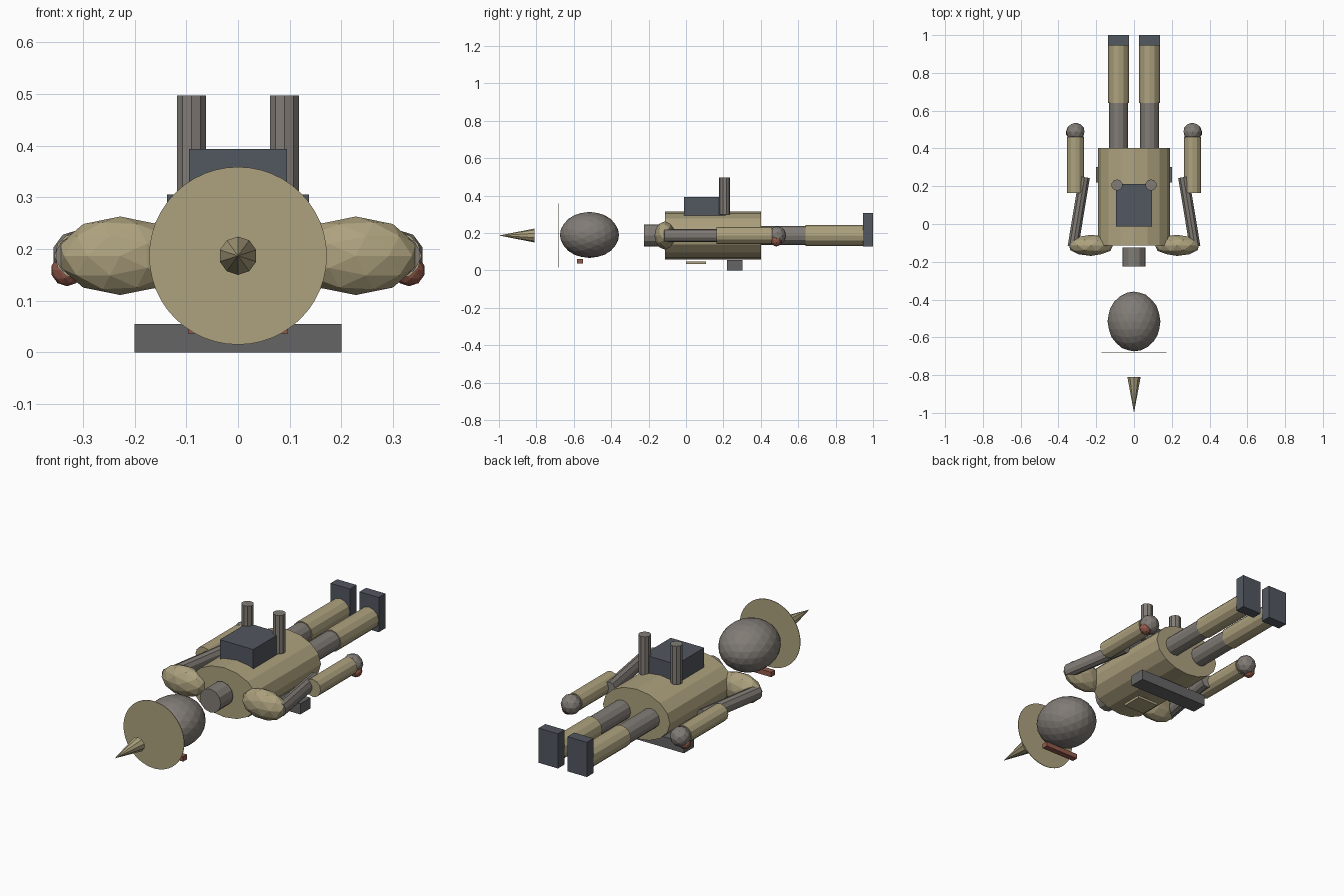
import bpy, math
from mathutils import Vector

if "Cube" in bpy.data.objects:
    bpy.data.objects.remove(bpy.data.objects["Cube"])

def material(name, rgb):
    m = bpy.data.materials.new(name)
    m.diffuse_color = (*rgb, 1)
    m.use_nodes = True
    m.node_tree.nodes["Principled BSDF"].inputs["Base Color"].default_value = m.diffuse_color
    return m

TAN = material("tan", (0.42, 0.36, 0.21))
STEEL = material("warm_steel", (0.22, 0.20, 0.18))
SLATE = material("slate", (0.085, 0.095, 0.115))
CHARCOAL = material("charcoal", (0.13, 0.13, 0.13))
RUST = material("rust", (0.29, 0.10, 0.07))
MID = 0.187  # height of the body axis

def finish(name, mat, mirror):
    o = bpy.context.object
    o.name = name
    bpy.ops.object.transform_apply(location=True, rotation=True, scale=True)
    o.data.materials.append(mat)
    if mirror:
        o.modifiers.new("mirror", 'MIRROR')
    return o

def box(name, lo, hi, mat, mirror=False):
    lo, hi = Vector(lo), Vector(hi)
    bpy.ops.mesh.primitive_cube_add(size=1, location=(lo + hi) / 2)
    bpy.context.object.scale = hi - lo
    return finish(name, mat, mirror)

def ball(name, loc, radii, sub, mat, mirror=False):
    # radii are given in world x, y, z; the pole lies along y
    bpy.ops.mesh.primitive_ico_sphere_add(subdivisions=sub, radius=1, location=loc,
                                          rotation=(math.pi / 2, 0, 0))
    bpy.context.object.scale = (radii[0], radii[2], radii[1])
    return finish(name, mat, mirror)

def rod(name, a, b, r, sides, mat, mirror=False, rz=None, tip=None):
    # round bar from a to b; rz flattens the section, tip tapers the far end
    a, b = Vector(a), Vector(b)
    d = b - a
    bpy.ops.mesh.primitive_cone_add(vertices=sides, radius1=r, depth=d.length,
                                    radius2=r if tip is None else tip,
                                    location=(a + b) / 2)
    o = bpy.context.object
    if abs(d.z) < abs(d.y):
        o.rotation_euler = (-math.pi / 2 if d.y > 0 else math.pi / 2, 0, 
                            math.atan2(-d.x, d.y) if d.y > 0 else math.atan2(d.x, -d.y))
    o.scale = (1, (rz or r) / r, 1)
    return finish(name, mat, mirror)

# Torso, neck and front details
rod("torso", (0, -0.113, MID), (0, 0.402, MID), 0.19, 16, TAN, rz=0.127)
rod("neck", (0, -0.225, MID), (0, -0.125, MID), 0.06, 12, STEEL)
box("chest_panel", (-0.06, 0, 0.034), (0.06, 0.107, 0.047), TAN)
box("belt", (-0.2, 0.22, 0), (0.2, 0.302, 0.055), CHARCOAL)

# Head with visor, brim and spike
ball("head", (0, -0.516, 0.19), (0.14, 0.158, 0.123), 3, STEEL)
box("visor", (-0.097, -0.583, 0.037), (0.097, -0.552, 0.062), RUST)
rod("hat_brim", (0, -0.683, MID), (0, -0.680, MID), 0.172, 48, TAN)
rod("hat_spike", (0, -0.81, MID), (0, -1.0, MID), 0.037, 10, TAN, tip=0)

# Backpack and exhausts
box("backpack", (-0.095, -0.012, 0.29), (0.095, 0.212, 0.394), SLATE)
rod("exhaust", (0.09, 0.206, 0.3), (0.09, 0.206, 0.497), 0.03, 10, STEEL, True)

# Arms
ball("shoulder", (0.228, -0.113, MID), (0.122, 0.056, 0.076), 2, TAN, True)
rod("upper_arm", (0.323, -0.12, MID), (0.262, 0.248, MID), 0.03, 10, STEEL, True, rz=0.036)
rod("forearm", (0.31, 0.163, MID), (0.31, 0.46, MID), 0.045, 12, TAN, True)
ball("hand", (0.31, 0.488, MID), (0.05, 0.048, 0.05), 2, STEEL, True)
ball("palm_emitter", (0.331, 0.483, 0.159), (0.031, 0.029, 0.031), 2, RUST, True)

# Legs
rod("upper_leg", (0.082, 0.36, MID), (0.082, 0.66, MID), 0.05, 12, STEEL, True)
rod("lower_leg", (0.082, 0.64, MID), (0.082, 0.95, MID), 0.055, 12, TAN, True)
box("foot", (0.027, 0.946, 0.128), (0.137, 1.0, 0.306), SLATE, True)
